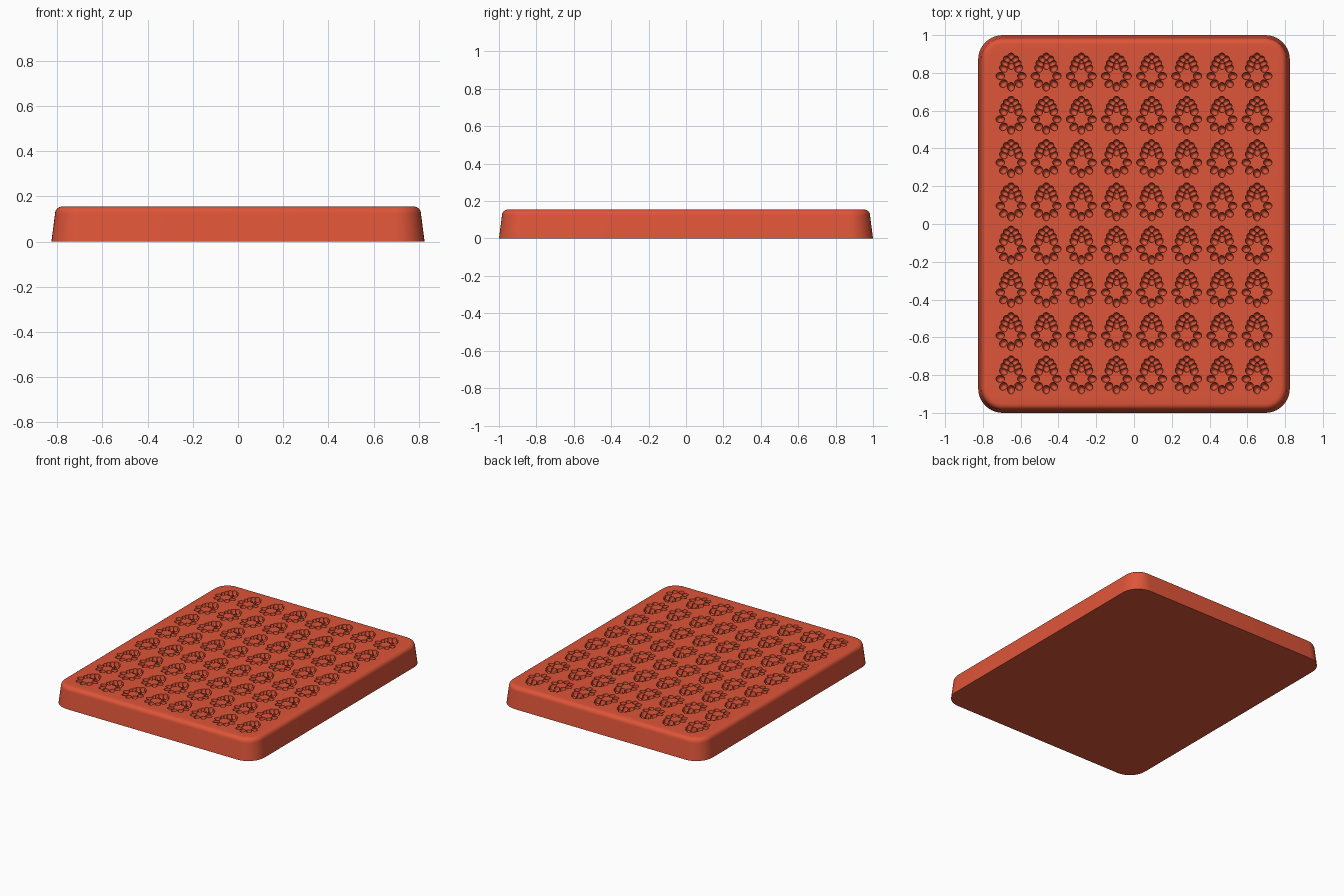
import bpy, bmesh
from math import sin, cos, pi, radians
from mathutils import Matrix, Vector

if "Cube" in bpy.data.objects:
    bpy.data.objects.remove(bpy.data.objects["Cube"], do_unlink=True)

HX, HY, TOP = 0.825, 1.0, 0.155      # tray half sizes and height
COUNT, STEP_X, STEP_Y = 8, 0.186, 0.229

red = bpy.data.materials.new("terracotta_red")
red.use_nodes = True
color = (0.73, 0.09, 0.04, 1)
red.diffuse_color = color
red.node_tree.nodes["Principled BSDF"].inputs["Base Color"].default_value = color


def make_object(name, bm):
    bmesh.ops.recalc_face_normals(bm, faces=bm.faces)
    mesh = bpy.data.meshes.new(name)
    bm.to_mesh(mesh)
    bm.free()
    mesh.materials.append(red)
    obj = bpy.data.objects.new(name, mesh)
    bpy.context.collection.objects.link(obj)
    return obj


def activate(obj):
    bpy.ops.object.select_all(action='DESELECT')
    obj.select_set(True)
    bpy.context.view_layer.objects.active = obj


def rounded_ring(bm, hx, hy, r, z, steps=10):
    ring = []
    for q, (sx, sy) in enumerate([(1, 1), (-1, 1), (-1, -1), (1, -1)]):
        for i in range(steps + 1):
            a = (q + i / steps) * pi / 2
            ring.append(bm.verts.new((sx * (hx - r) + r * cos(a),
                                      sy * (hy - r) + r * sin(a), z)))
    return ring


# Tray body: drafted walls, rounded rim, top frame around the patterned panel
bm = bmesh.new()
rim = 0.032
profile = [(0, 0), (0.016, TOP - rim)]
profile += [(0.016 + rim * (1 - cos(a)), TOP - rim + rim * sin(a))
            for a in (radians(15 * k) for k in range(1, 7))]
rings = [rounded_ring(bm, HX - d, HY - d, 0.13 - d, z) for d, z in profile]
rings.append(rounded_ring(bm, COUNT * STEP_X / 2, COUNT * STEP_Y / 2, 0, TOP))
for low, high in zip(rings, rings[1:]):
    for i in range(len(low)):
        j = (i + 1) % len(low)
        bm.faces.new((low[i], low[j], high[j], high[i]))
bm.faces.new(rings[0])
bmesh.ops.remove_doubles(bm, verts=bm.verts, dist=0.0001)
body = make_object("tray_body", bm)
activate(body)
bpy.ops.object.shade_smooth_by_angle(angle=radians(35))

# One tile of the panel, as a solid block
corner = Vector((-(COUNT - 1) * STEP_X / 2, -(COUNT - 1) * STEP_Y / 2, TOP))
bm = bmesh.new()
bmesh.ops.create_cube(bm, size=1, matrix=Matrix.Translation((0, 0, -0.05))
                      @ Matrix.Diagonal((STEP_X, STEP_Y, 0.1, 1)))
panel = make_object("cavity_panel", bm)
panel.location = corner

# Cutter: a ring of petals with a stacked cluster of scales behind it
bm = bmesh.new()


def lobe(x, y, rx, ry, depth, angle=0):
    bmesh.ops.create_uvsphere(bm, u_segments=14, v_segments=10, radius=1,
                              matrix=Matrix.Translation((x, y, 0.0013))
                              @ Matrix.Rotation(angle, 4, 'Z')
                              @ Matrix.Diagonal((rx, ry, depth, 1)))


for k in range(8):
    a = k * pi / 4 + pi / 2
    lobe(0.057 * cos(a), -0.018 + 0.057 * sin(a), 0.023, 0.019, 0.04, a)
for side in (-1, 1):
    lobe(side * 0.033, 0.048, 0.022, 0.017, 0.04, side * 0.5)
    lobe(side * 0.021, 0.07, 0.021, 0.017, 0.04, side * 0.6)
lobe(0, 0.056, 0.015, 0.015, 0.04)
lobe(0, 0.086, 0.018, 0.018, 0.04)
cutter = make_object("cavity_cutter", bm)
cutter.location = corner
cutter.hide_render = True

activate(panel)
cut = panel.modifiers.new("cavities", 'BOOLEAN')
cut.operation, cut.solver, cut.use_self = 'DIFFERENCE', 'EXACT', True
cut.object = cutter
bpy.ops.object.modifier_apply(modifier=cut.name)
bpy.data.objects.remove(cutter, do_unlink=True)

# Keep only the pitted top skin of the tile
bm = bmesh.new()
bm.from_mesh(panel.data)
walls = [f for f in bm.faces if min(v.co.z for v in f.verts) < -0.09]
bmesh.ops.delete(bm, geom=walls, context='FACES')
bm.to_mesh(panel.data)
bm.free()
activate(panel)
bpy.ops.object.shade_smooth_by_angle(angle=radians(35))

# Repeat the tile across the tray
for name, offset in (("columns", (STEP_X, 0, 0)), ("rows", (0, STEP_Y, 0))):
    array = panel.modifiers.new(name, 'ARRAY')
    array.count = COUNT
    array.use_relative_offset = False
    array.use_constant_offset = True
    array.constant_offset_displace = offset
